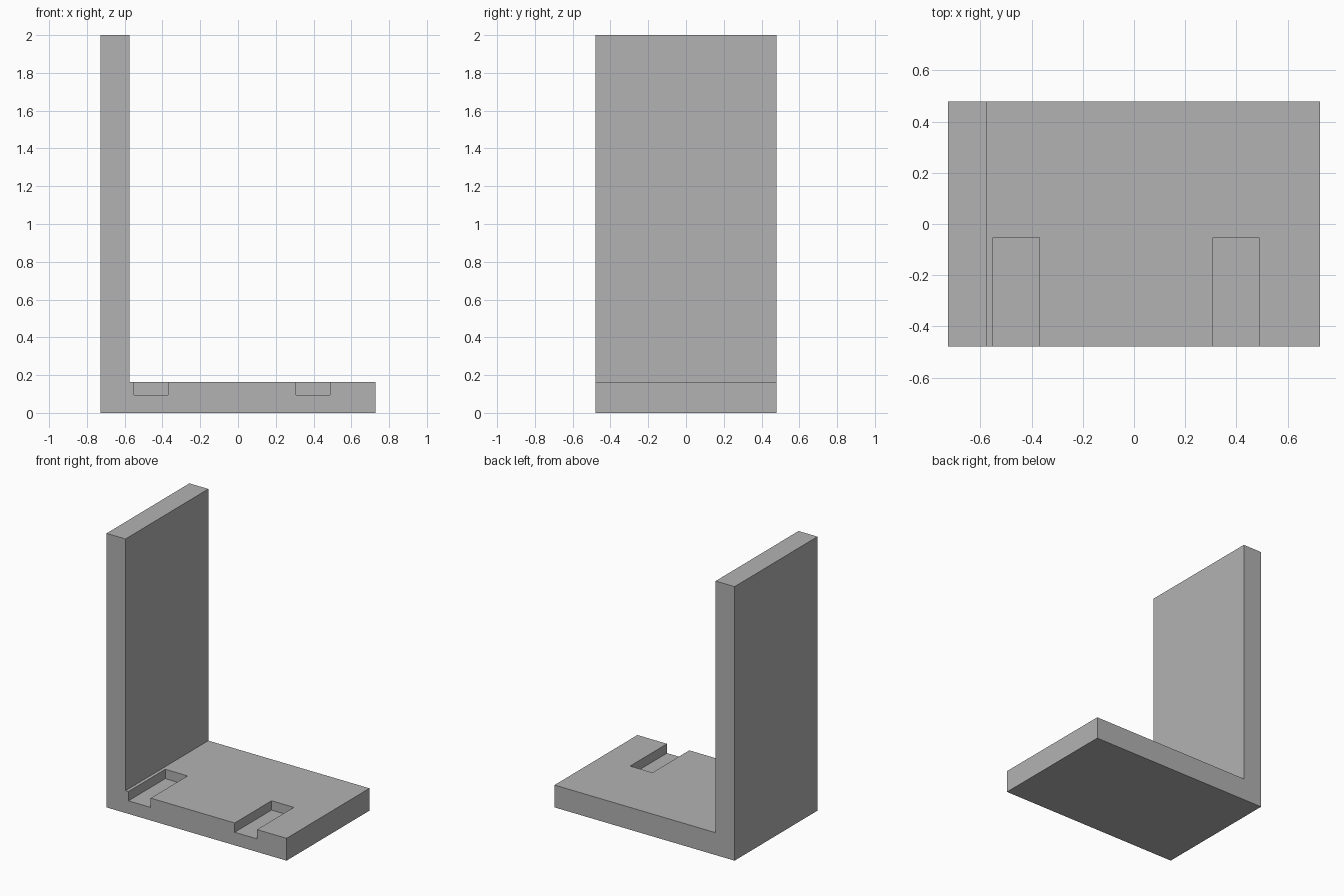
import bpy
import bmesh

if "Cube" in bpy.data.objects:
    bpy.data.objects.remove(bpy.data.objects["Cube"], do_unlink=True)

HALF_X, HALF_Y = 0.727, 0.478
WALL_X = -0.574           # inner face of the upright
BASE_Z, SLOT_Z = 0.163, 0.095
SLOT_BACK = -0.053
SLOT_HALF = 0.09

grey = bpy.data.materials.new("mid_grey")
grey.use_nodes = True
grey.diffuse_color = (0.448, 0.448, 0.448, 1)
grey.node_tree.nodes["Principled BSDF"].inputs["Base Color"].default_value = grey.diffuse_color


def extruded(name, profile, y0, y1):
    """Extrude an (x, z) profile from y0 to y1."""
    bm = bmesh.new()
    face = bm.faces.new([bm.verts.new((x, y0, z)) for x, z in profile])
    new = bmesh.ops.extrude_face_region(bm, geom=[face])["geom"]
    moved = [v for v in new if isinstance(v, bmesh.types.BMVert)]
    bmesh.ops.translate(bm, vec=(0, y1 - y0, 0), verts=moved)
    bmesh.ops.recalc_face_normals(bm, faces=bm.faces)
    mesh = bpy.data.meshes.new(name)
    bm.to_mesh(mesh)
    bm.free()
    mesh.materials.append(grey)
    obj = bpy.data.objects.new(name, mesh)
    bpy.context.collection.objects.link(obj)
    return obj


# L-shaped bracket: upright and base in one piece
bracket = extruded("l_bracket", [
    (-HALF_X, 0), (HALF_X, 0), (HALF_X, BASE_Z),
    (WALL_X, BASE_Z), (WALL_X, 2), (-HALF_X, 2)], -HALF_Y, HALF_Y)

# Two slots open to the front and top of the base
cutters = []
for side, x in (("right", -0.46), ("left", 0.398)):
    a, b, top = x - SLOT_HALF, x + SLOT_HALF, BASE_Z + 0.1
    cutter = extruded(side + "_slot_cutter",
                      [(a, SLOT_Z), (b, SLOT_Z), (b, top), (a, top)],
                      -HALF_Y - 0.1, SLOT_BACK)
    cutter.hide_render = True
    cut = bracket.modifiers.new(side + "_slot", "BOOLEAN")
    cut.operation = "DIFFERENCE"
    cut.solver = "EXACT"
    cut.object = cutter
    cutters.append(cutter)

# Bake the cuts and remove the cutters
graph = bpy.context.evaluated_depsgraph_get()
baked = bpy.data.meshes.new_from_object(bracket.evaluated_get(graph))
bracket.modifiers.clear()
bracket.data = baked
for cutter in cutters:
    bpy.data.objects.remove(cutter, do_unlink=True)
